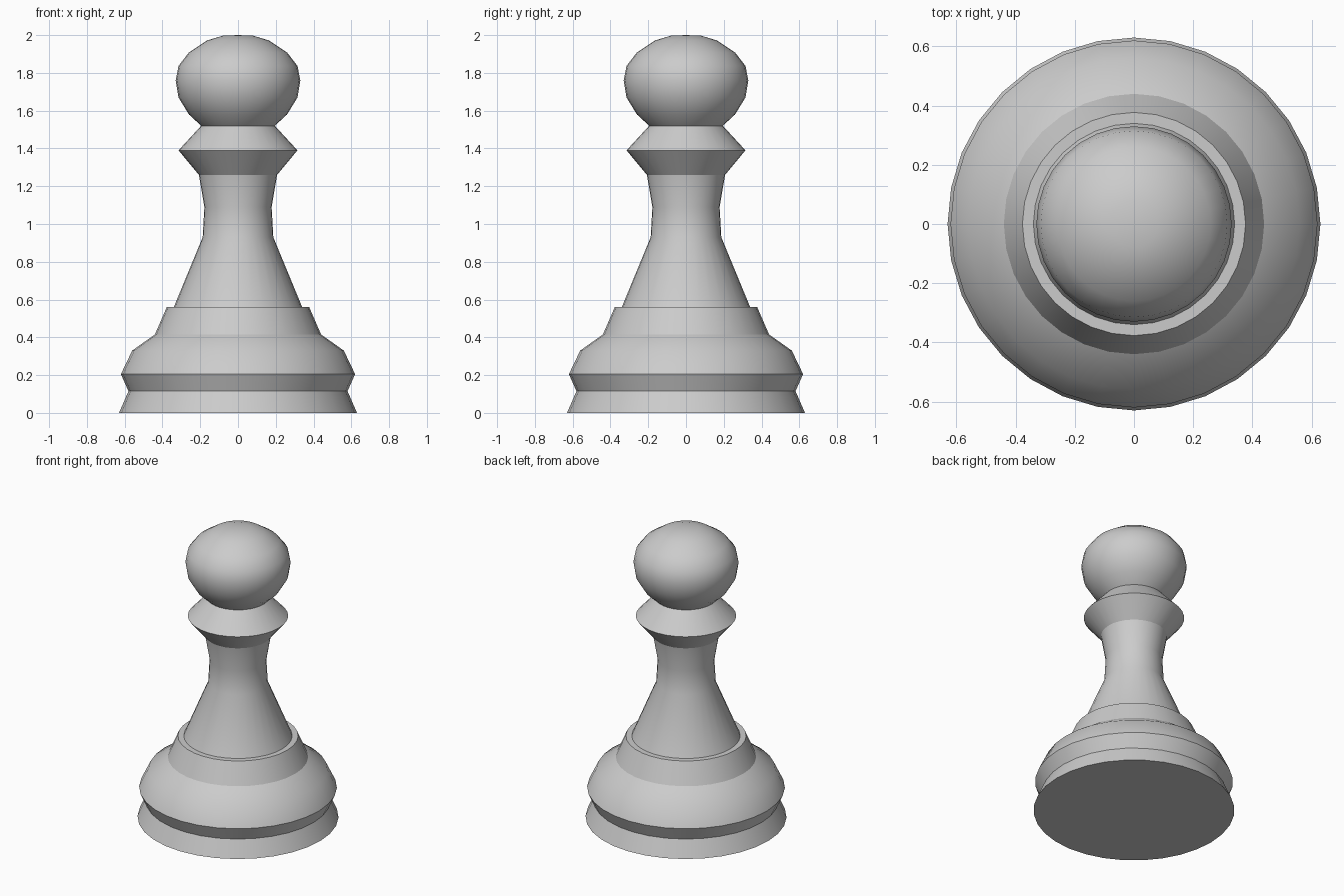
import bpy, bmesh
from math import cos, sin, tau, radians

if "Cube" in bpy.data.objects:
    bpy.data.objects.remove(bpy.data.objects["Cube"])

SIDES = 32


def lathe(name, profile):
    """Turn a bottom-to-top (radius, height) profile around z; radius 0 makes a pole."""
    bm = bmesh.new()
    rings = []
    for r, z in profile:
        n = SIDES if r > 0 else 1
        rings.append([bm.verts.new((r * cos(tau * i / SIDES), r * sin(tau * i / SIDES), z))
                      for i in range(n)])
    for a, b in zip(rings, rings[1:]):
        for i in range(SIDES):
            j = (i + 1) % SIDES
            if len(a) == 1:
                bm.faces.new((a[0], b[j], b[i]))
            elif len(b) == 1:
                bm.faces.new((a[i], a[j], b[0]))
            else:
                bm.faces.new((a[i], a[j], b[j], b[i]))
    mesh = bpy.data.meshes.new(name)
    bm.to_mesh(mesh)
    bm.free()
    obj = bpy.data.objects.new(name, mesh)
    bpy.context.collection.objects.link(obj)
    bpy.ops.object.select_all(action='DESELECT')
    obj.select_set(True)
    bpy.context.view_layer.objects.active = obj
    bpy.ops.object.shade_smooth_by_angle(angle=radians(30))
    return obj


# stepped foot with a groove, a rounded shoulder and a narrow top ledge
lathe("base", [(0, 0), (0.63, 0), (0.58, 0.115), (0.62, 0.205), (0.56, 0.33),
               (0.44, 0.415), (0.377, 0.56), (0.34, 0.56)])

# waisted stem
lathe("stem", [(0.34, 0.56), (0.187, 0.93), (0.178, 1.09), (0.207, 1.26)])

# sharp-edged collar
lathe("collar", [(0.207, 1.26), (0.315, 1.39), (0.195, 1.52)])

# slightly flattened ball
lathe("head", [(0.195, 1.52), (0.26, 1.58), (0.315, 1.67), (0.33, 1.76), (0.315, 1.837),
               (0.26, 1.908), (0.163, 1.972), (0.08, 1.997), (0, 2.0)])
